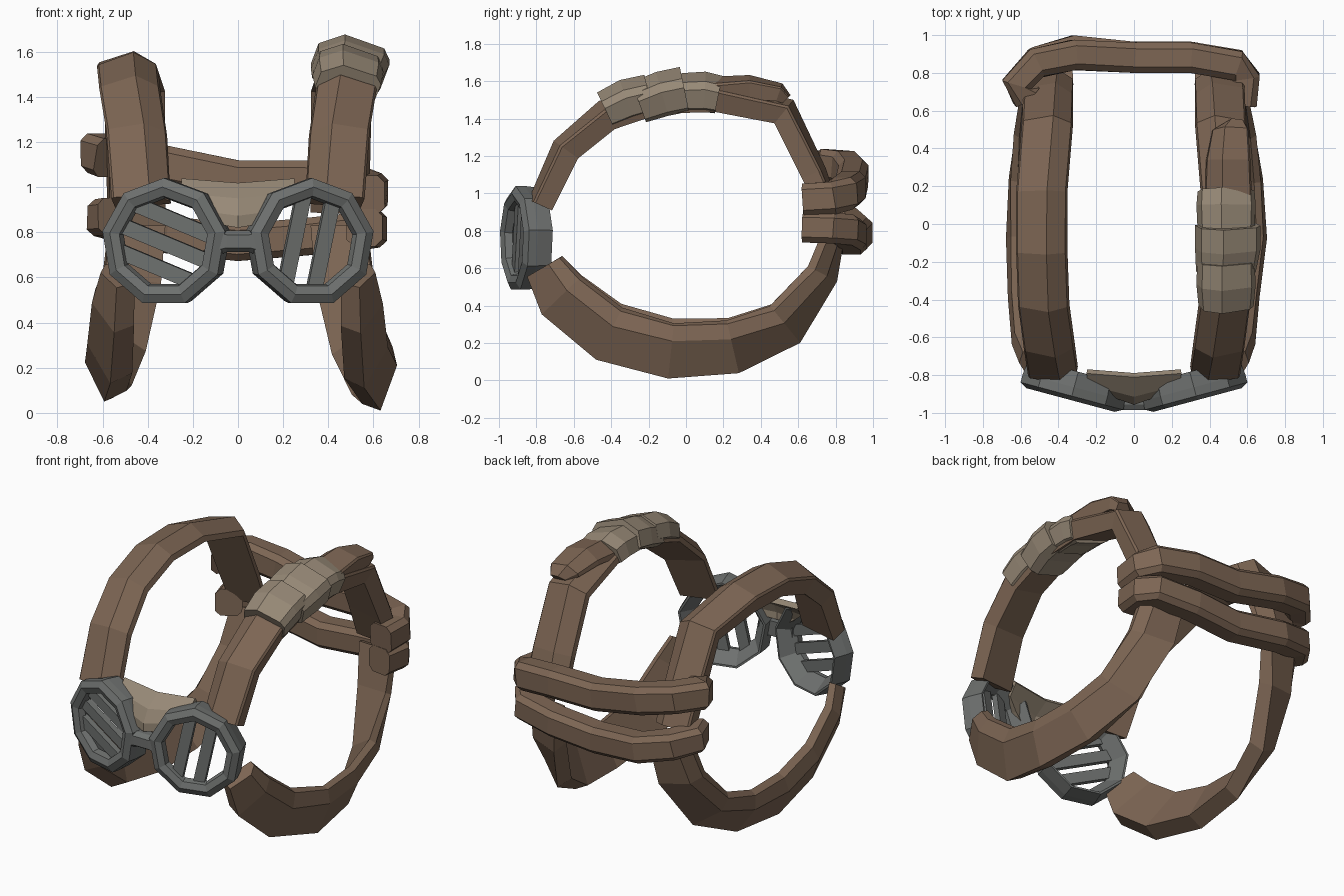
import bpy, bmesh, math
from mathutils import Vector, Matrix

if "Cube" in bpy.data.objects:
    bpy.data.objects.remove(bpy.data.objects["Cube"])


def material(name, rgb):
    m = bpy.data.materials.new(name)
    m.diffuse_color = (*rgb, 1)
    m.use_nodes = True
    m.node_tree.nodes["Principled BSDF"].inputs["Base Color"].default_value = m.diffuse_color
    return m


BROWN = material("brown leather", (0.205, 0.132, 0.088))
TAN = material("tan cloth", (0.31, 0.25, 0.183))
GREY = material("grey metal", (0.155, 0.163, 0.158))


def finish(bm, name, mat):
    bmesh.ops.recalc_face_normals(bm, faces=bm.faces)
    me = bpy.data.meshes.new(name)
    bm.to_mesh(me)
    bm.free()
    me.materials.append(mat)
    ob = bpy.data.objects.new(name, me)
    bpy.context.collection.objects.link(ob)
    return ob


def loft(name, rings, mat, closed=False):
    """Skin a series of point rings; cap the ends unless closed."""
    bm = bmesh.new()
    vr = [[bm.verts.new(p) for p in r] for r in rings]
    n = len(vr[0])
    pairs = list(zip(vr, vr[1:])) + ([(vr[-1], vr[0])] if closed else [])
    for a, b in pairs:
        for i in range(n):
            j = (i + 1) % n
            bm.faces.new((a[i], a[j], b[j], b[i]))
    if not closed:
        bm.faces.new(vr[0])
        bm.faces.new(vr[-1])
    return finish(bm, name, mat)


UPPER = [(-.5, -.5), (.5, -.5), (.5, .4), (.45, .5), (-.2, .5), (-.5, -.2)]
LOWER = [(-.5, -.5), (.5, -.5), (.5, -.05), (.25, .5), (-.5, .5)]
SLEEVE = [(-.5, -.4), (-.3, -.5), (.35, -.5), (.5, -.3), (.5, .3), (.38, .5), (-.2, .5), (-.5, .1)]
BAND = [(-.5, -.32), (-.3, -.5), (.3, -.5), (.5, -.32), (.5, .32), (.3, .5), (-.3, .5), (-.5, .32)]


def strap(name, stations, side, mat, section=UPPER):
    """Stations: y, z, x, tilt in degrees, width, thickness."""
    rings = []
    for i, (y, z, x, tilt, w, t) in enumerate(stations):
        p, q = stations[max(i - 1, 0)], stations[min(i + 1, len(stations) - 1)]
        d = Vector((0, q[0] - p[0], q[1] - p[1])).normalized()
        rad = Vector((0, -d.z, d.y))
        if rad.dot(Vector((0, y, z - .85))) < 0:
            rad = -rad
        a = math.radians(tilt)
        out = Vector((side, 0, 0))
        wide = out * math.cos(a) - rad * math.sin(a)
        norm = rad * math.cos(a) + out * math.sin(a)
        c = Vector((side * x, y, z))
        rings.append([c + wide * u * w + norm * v * t for u, v in section])
    return loft(name, rings, mat)


# Upper and lower head straps on both sides
upper = [(-.785, .94, .43, 10, .25, .11), (-.65, 1.24, .45, 15, .25, .12),
         (-.43, 1.43, .48, 20, .25, .12), (-.15, 1.525, .49, 20, .25, .12),
         (.17, 1.53, .49, 18, .25, .12), (.53, 1.445, .46, 15, .25, .12),
         (.69, 1.11, .455, 10, .25, .11), (.775, .90, .45, 5, .25, .09)]
lower_right = [(-.755, .61, .545, 62, .20, .09), (-.665, .455, .565, 62, .28, .10),
               (-.41, .25, .585, 62, .30, .10), (-.08, .158, .64, 70, .285, .085),
               (.25, .18, .61, 62, .28, .09), (.53, .30, .55, 42, .27, .10),
               (.73, .57, .48, 18, .26, .10), (.80, .82, .45, 5, .25, .09)]
lower_left = [(-.755, .61, .545, 62, .20, .09), (-.665, .46, .57, 62, .28, .10),
              (-.41, .27, .585, 62, .29, .11), (-.08, .19, .60, 64, .26, .11),
              (.25, .20, .585, 56, .26, .10), (.53, .31, .54, 40, .26, .10),
              (.73, .57, .48, 18, .26, .10), (.80, .82, .45, 5, .25, .09)]
for side, label, low in ((-1, "left", lower_left), (1, "right", lower_right)):
    strap(label + "_upper_strap", upper, side, BROWN)
    strap(label + "_lower_strap", low, side, BROWN, LOWER)

# Loose strap end overlapping on the right
strap("strap_flap", [(.05, 1.55, .50, 15, .24, .12), (.34, 1.575, .50, 12, .22, .10),
                     (.50, 1.545, .51, 10, .18, .08), (.54, 1.505, .53, 10, .09, .05)], 1, BROWN)

# Cloth wrapping in three overlapping sleeves
wraps = [[(-.435, 1.455, .49, 20, .27, .16), (-.32, 1.51, .49, 20, .29, .175), (-.2, 1.54, .49, 20, .28, .165)],
         [(-.255, 1.495, .49, 22, .29, .18), (-.13, 1.54, .50, 20, .32, .195), (-.01, 1.565, .50, 20, .32, .195)],
         [(-.02, 1.545, .49, 18, .28, .17), (.10, 1.55, .49, 18, .29, .175), (.175, 1.535, .49, 18, .28, .165)]]
for i, w in enumerate(wraps):
    strap("cloth_wrap_%d" % (i + 1), w, 1, TAN, SLEEVE)


# Two horizontal bands around the back
def back_band(name, pts, h, t):
    pts = [Vector(p) for p in pts]
    rings = []
    for i, p in enumerate(pts):
        d = pts[min(i + 1, len(pts) - 1)] - pts[max(i - 1, 0)]
        s = d.cross(Vector((0, 0, 1))).normalized()
        up = s.cross(d).normalized()
        rings.append([p + s * u * t + up * v * h for u, v in BAND])
    loft(name, rings, BROWN)


back_band("upper_back_band", [(-.57, .68, 1.13), (-.62, .74, 1.15), (-.52, .85, 1.14), (-.32, .895, 1.095),
                              (0, .88, 1.03), (.3, .88, 1.03), (.54, .84, 1.0), (.585, .78, .975),
                              (.57, .63, .965)], .175, .16)
back_band("lower_back_band", [(-.55, .69, .87), (-.59, .76, .865), (-.51, .86, .84), (-.32, .918, .79),
                              (0, .885, .755), (.3, .885, .78), (.54, .845, .805), (.58, .78, .815),
                              (.56, .63, .82)], .165, .16)

# Goggle rims: nine-sided cups that flare open towards the back
PROFILE = [(.205, .015), (.245, 0), (.285, .022), (.285, .07), (.275, .155), (.262, .155), (.195, .055)]
for side, label, bar_angle, offsets in ((-1, "left", -22, (-.115, -.005, .105)), (1, "right", 78, (-.06, .075))):
    frame = Matrix.Translation((side * .335, -.932, .755)) @ Matrix.Rotation(side * math.radians(15), 4, 'Z')
    rings = []
    for k in range(9):
        a = math.tau * k / 9
        rings.append([frame @ Vector((r * math.sin(a), d, r * math.cos(a))) for r, d in PROFILE])
    loft(label + "_goggle_rim", rings, GREY, closed=True)
    # Slats across the opening
    bm = bmesh.new()
    for o in offsets:
        length = 2 * math.sqrt(.21 ** 2 - o * o)
        m = (frame @ Matrix.Rotation(-math.radians(bar_angle), 4, 'Y')
             @ Matrix.Translation((0, .055, o)) @ Matrix.Diagonal((length, .035, .068, 1)))
        bmesh.ops.create_cube(bm, size=1, matrix=m)
    finish(bm, label + "_goggle_slats", GREY)

# Metal bridge joining the rims
loft("bridge", [[(x, y + dy, .76 + dz) for dy, dz in
                 ((-.03, -h * .6), (-.03, h * .6), (0, h), (.045, h), (.045, -h), (0, -h))]
                for x, y, h in ((-.12, -.95, .075), (-.05, -.955, .048), (.05, -.955, .048), (.12, -.95, .075))], GREY)

# Nose pad sloping forward between the rims, with a short lip below
bm = bmesh.new()
rows = [[bm.verts.new((x * w, y + abs(x) * b, z + abs(x) * .02)) for x in (-1, 0, 1)]
        for w, y, z, b in ((.25, -.80, 1.005, .02), (.245, -.90, .94, .06),
                           (.17, -.94, .87, .06), (.11, -.94, .82, .04))]
for a, b in zip(rows, rows[1:]):
    for i in range(2):
        bm.faces.new((a[i], b[i], b[i + 1], a[i + 1]))
pad = finish(bm, "nose_pad", TAN)
mod = pad.modifiers.new("thickness", 'SOLIDIFY')
mod.thickness = .035
mod.offset = 0
